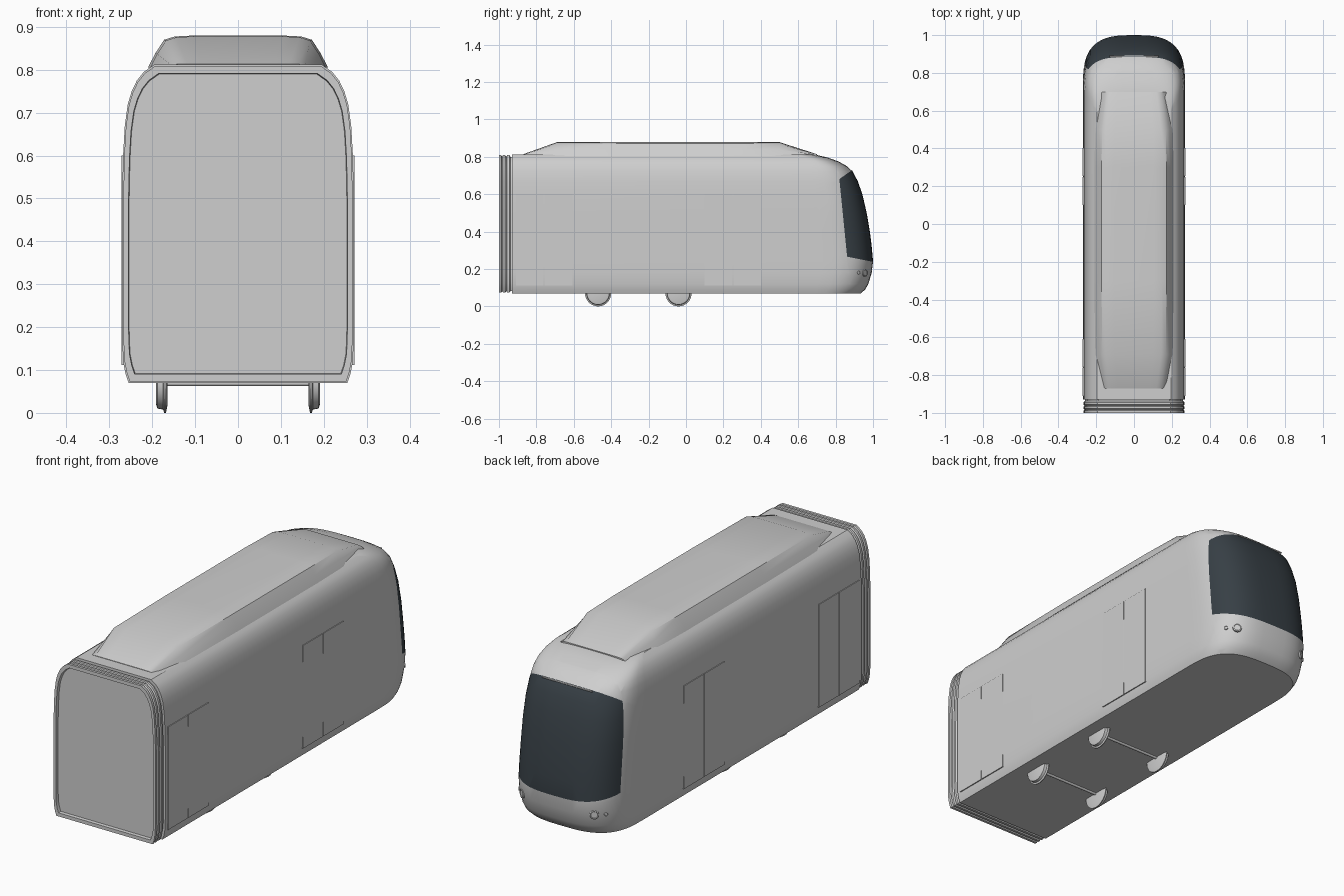
import bpy, bmesh, math
from mathutils import Vector

if "Cube" in bpy.data.objects:
    bpy.data.objects.remove(bpy.data.objects["Cube"])


def material(name, rgb):
    m = bpy.data.materials.new(name)
    m.use_nodes = True
    m.diffuse_color = (*rgb, 1)
    m.node_tree.nodes["Principled BSDF"].inputs["Base Color"].default_value = (*rgb, 1)
    return m


GREY = material("light grey", (0.62, 0.62, 0.62))
GLASS = material("dark blue glass", (0.038, 0.05, 0.06))


def finish(name, bm, mats=(GREY,), angle=32):
    bmesh.ops.recalc_face_normals(bm, faces=bm.faces)
    mesh = bpy.data.meshes.new(name)
    bm.to_mesh(mesh)
    bm.free()
    for m in mats:
        mesh.materials.append(m)
    mesh.shade_smooth()
    mesh.set_sharp_from_angle(angle=math.radians(angle))
    obj = bpy.data.objects.new(name, mesh)
    bpy.context.collection.objects.link(obj)
    return obj


def loft(rings, bm=None):
    """Skin closed rings of equal length and cap both ends."""
    bm = bm or bmesh.new()
    rows = [[bm.verts.new(p) for p in ring] for ring in rings]
    n = len(rows[0])
    for a, b in zip(rows, rows[1:]):
        for i in range(n):
            j = (i + 1) % n
            bm.faces.new((a[i], a[j], b[j], b[i]))
    bm.faces.new(rows[0])
    bm.faces.new(rows[-1])
    return bm


def box(name, lo, hi):
    x0, y0, z0 = lo
    x1, y1, z1 = hi
    return finish(name, loft([[(x0, y0, z), (x1, y0, z), (x1, y1, z), (x0, y1, z)]
                              for z in (z0, z1)]))


def rod(name, centre, axis, profile, sides=24):
    """Turned part: profile holds (distance along axis, radius)."""
    axis = Vector(axis).normalized()
    u = axis.orthogonal().normalized()
    v = axis.cross(u)
    rings = []
    for d, r in profile:
        mid = Vector(centre) + axis * d
        rings.append([mid + r * (u * math.cos(t) + v * math.sin(t))
                      for t in (math.tau * i / sides for i in range(sides))])
    return finish(name, loft(rings))


# Body: height, half width, nose reach, depth of the nose rounding
LEVELS = [(0.07, 0.255, 0.935, 0.25), (0.09, 0.262, 0.958, 0.26), (0.12, 0.268, 0.975, 0.27),
          (0.18, 0.27, 0.993, 0.27), (0.24, 0.27, 1.0, 0.27), (0.32, 0.27, 0.993, 0.27),
          (0.4, 0.27, 0.983, 0.27), (0.5, 0.27, 0.966, 0.26), (0.6, 0.268, 0.943, 0.25),
          (0.67, 0.264, 0.918, 0.24), (0.72, 0.257, 0.892, 0.22), (0.75, 0.248, 0.86, 0.19),
          (0.775, 0.236, 0.815, 0.16), (0.795, 0.22, 0.76, 0.13), (0.812, 0.196, 0.69, 0.09)]
BACK = -0.93
STEPS = 14


def nose_point(level, t):
    """Point on the rounded nose; t runs from -1 to 1 across the front."""
    z, w, reach, depth = level
    a = abs(t) * math.pi / 2
    x = math.copysign(w * math.sin(a) ** (2 / 3), t)
    return Vector((x, reach - depth + depth * max(math.cos(a), 0) ** (2 / 3), z))


rings = []
for lv in LEVELS:
    front = [nose_point(lv, i / STEPS) for i in range(-STEPS, STEPS + 1)]
    rings.append([(-lv[1], BACK, lv[0])] + front + [(lv[1], BACK, lv[0])])
bm = loft(rings)

# Windscreen cut into the nose by three sloping planes
PLANES = [(Vector((0, 0.82, 0.68)), Vector((0, 1, 0.1))),
          (Vector((0, 0.99, 0.24)), Vector((0, 0.2, 1))),
          (Vector((0, 0.89, 0.73)), Vector((0, 0.7, -1)))]
for co, no in PLANES:
    faces = [f for f in bm.faces if min(v.co.y for v in f.verts) > 0.4]
    geom = set(faces)
    for f in faces:
        geom.update(f.edges)
        geom.update(f.verts)
    bmesh.ops.bisect_plane(bm, geom=list(geom), plane_co=co, plane_no=no, dist=1e-5)
for f in bm.faces:
    c = f.calc_center_median()
    f.material_index = int(all((c - co).dot(no) > 0 for co, no in PLANES))
finish("body", bm, (GREY, GLASS))

# Gangway bellows with a recessed end panel
half = [(lv[1], lv[0]) for lv in LEVELS]
section = half + [(-x, z) for x, z in reversed(half)]
MID = 0.441
folds = [(-0.92, 0.965), (-0.938, 0.965), (-0.944, 0.99), (-0.956, 0.99), (-0.961, 0.97),
         (-0.967, 0.99), (-0.978, 0.99), (-0.983, 0.97), (-0.988, 0.99), (-1.0, 0.99),
         (-1.0, 0.945), (-0.985, 0.94)]
finish("gangway_bellows", loft([[(x * s, y, MID + (z - MID) * s) for x, z in section]
                                for y, s in folds]))

# Roof equipment fairing: station, half width, height of the hump
rings = []
for y, w, h in [(-0.87, 0.17, 0.004), (-0.69, 0.205, 0.068), (-0.3, 0.21, 0.07),
                (0.3, 0.21, 0.07), (0.5, 0.205, 0.068), (0.7, 0.17, 0.004)]:
    side = [(w, 0.805), (w * 0.92, 0.81 + h * 0.4), (w * 0.82, 0.81 + h * 0.86),
            (w * 0.7, 0.81 + h * 0.97), (w * 0.5, 0.81 + h)]
    rings.append([(x, y, z) for x, z in side + [(-x, z) for x, z in reversed(side)]])
finish("roof_fairing", loft(rings))

# Double doors on both sides
for side, s in (("left", 1), ("right", -1)):
    for place, y0 in (("rear", -0.91), ("front", 0.1)):
        for leaf in range(2):
            a = y0 + leaf * 0.153
            xs = sorted((s * 0.262, s * 0.2715))
            box(f"{side}_{place}_door_leaf_{leaf + 1}", (xs[0], a, 0.112), (xs[1], a + 0.149, 0.6))

# Wheels with flanges, and their axles
for place, y in (("rear", -0.47), ("front", -0.04)):
    for side, s in (("left", 1), ("right", -1)):
        rod(f"{side}_{place}_wheel", (s * 0.164, y, 0.07), (s, 0, 0),
            [(0, 0.05), (0.004, 0.07), (0.008, 0.07), (0.011, 0.062), (0.024, 0.06), (0.027, 0.05)], 32)
    rod(f"{place}_axle", (-0.17, y, 0.069), (1, 0, 0), [(0, 0.007), (0.34, 0.007)], 12)

# Headlights and indicators on the nose
for side, s in (("left", 1), ("right", -1)):
    for part, t, r in (("headlight", 0.4, 0.021), ("indicator", 0.56, 0.009)):
        p = nose_point(LEVELS[3], s * t)
        q = nose_point(LEVELS[3], s * (t + 0.02)) - nose_point(LEVELS[3], s * (t - 0.02))
        normal = Vector((-q.y, q.x, 0)) * s
        rod(f"{side}_{part}", p, normal,
            [(-0.015, r), (0.003, r), (0.004, r * 0.8), (0.002, r * 0.7)])

# Slim trim bar along the top of the windscreen
rod("windscreen_trim", (-0.13, 0.888, 0.722), (1, 0, 0), [(0, 0.004), (0.26, 0.004)], 8)
